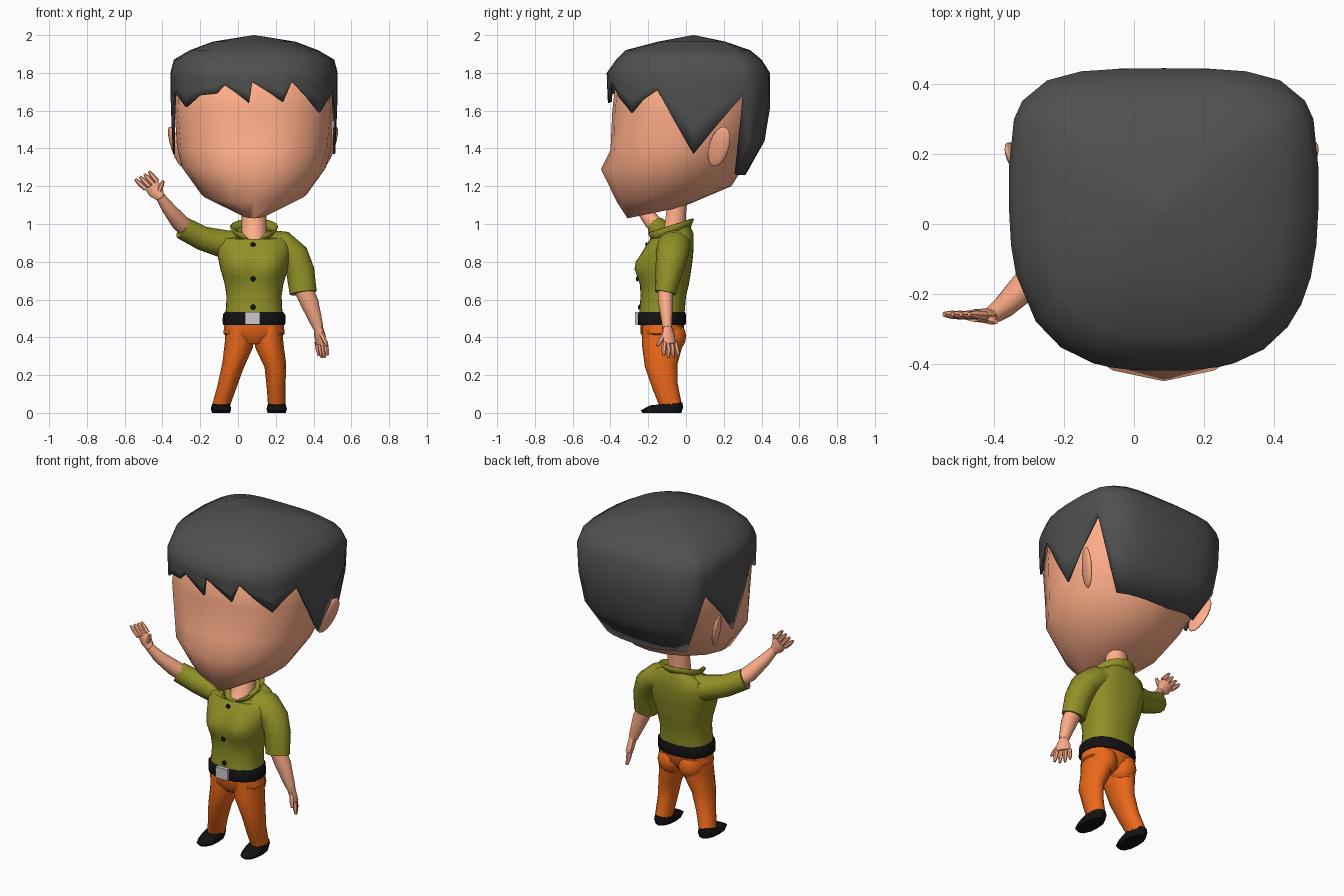
import bpy, bmesh
from math import sin, cos, pi, radians, exp
from mathutils import Vector, Matrix

if "Cube" in bpy.data.objects:
    bpy.data.objects.remove(bpy.data.objects["Cube"])

CX = 0.085  # centre line of the figure


def mat(name, rgb):
    m = bpy.data.materials.new(name)
    m.diffuse_color = (*rgb, 1)
    m.use_nodes = True
    m.node_tree.nodes["Principled BSDF"].inputs["Base Color"].default_value = m.diffuse_color
    return m


SKIN = mat("skin", (1.0, 0.42, 0.25))
HAIR = mat("dark_hair", (0.08, 0.08, 0.08))
SHIRT = mat("olive_cloth", (0.28, 0.28, 0.02))
PANTS = mat("orange_cloth", (0.85, 0.14, 0.01))
BLACK = mat("black_leather", (0.006, 0.006, 0.006))


def finish(name, bm, material, angle=50):
    bmesh.ops.recalc_face_normals(bm, faces=bm.faces)
    me = bpy.data.meshes.new(name)
    bm.to_mesh(me)
    bm.free()
    ob = bpy.data.objects.new(name, me)
    bpy.context.collection.objects.link(ob)
    if material:
        me.materials.append(material)
    bpy.ops.object.select_all(action='DESELECT')
    ob.select_set(True)
    bpy.context.view_layer.objects.active = ob
    bpy.ops.object.shade_smooth_by_angle(angle=radians(angle))
    return ob


def loft(name, rings, material, caps=(True, True), closed=True, angle=50):
    bm = bmesh.new()
    vs = [[bm.verts.new(p) for p in r] for r in rings]
    n = len(vs[0])
    for a, b in zip(vs, vs[1:]):
        for i in range(n if closed else n - 1):
            j = (i + 1) % n
            bm.faces.new((a[i], a[j], b[j], b[i]))
    if caps[0]:
        bm.faces.new(vs[0][::-1])
    if caps[1]:
        bm.faces.new(vs[-1])
    return finish(name, bm, material, angle)


def ring(yf, zf, yb, zb, hw, e=2.4, n=16, cx=CX, gap=0):
    """Tilted rounded ring from front point (yf, zf) to back point (yb, zb)."""
    pts = []
    for i in range(n):
        a = gap + (2 * pi - 2 * gap) * i / (n - 1) if gap else 2 * pi * i / n
        u, v = sin(a), -cos(a)
        r = (abs(u) ** e + abs(v) ** e) ** (-1 / e)
        t = r * v
        pts.append((cx + hw * r * u, (yf + yb) / 2 + t * (yb - yf) / 2,
                    (zf + zb) / 2 + t * (zb - zf) / 2))
    return pts


def tube(name, path, material, n=10):
    """Limb along points (x, y, z, width, depth)."""
    P = [Vector(p[:3]) for p in path]
    rings = []
    for k, p in enumerate(path):
        t = (P[min(k + 1, len(P) - 1)] - P[max(k - 1, 0)]).normalized()
        u = Vector((0, 1, 0)).cross(t).normalized()
        v = t.cross(u)
        rings.append([P[k] + u * p[3] * cos(2 * pi * i / n) + v * p[4] * sin(2 * pi * i / n)
                      for i in range(n)])
    return loft(name, rings, material)


def ball(name, c, s, material, tilt=(0, 0, 0), seg=14):
    bm = bmesh.new()
    bmesh.ops.create_uvsphere(bm, u_segments=seg, v_segments=8, radius=1)
    ob = finish(name, bm, material)
    ob.location, ob.scale, ob.rotation_euler = c, s, tilt
    return ob


# Head with pointed nose and chin
loft("head", [
    ring(-.31, 1.03, -.02, 1.09, .08, 2),
    ring(-.365, 1.115, .24, 1.20, .28, 2.1),
    ring(-.45, 1.29, .31, 1.31, .382, 1.95),
    ring(-.40, 1.39, .36, 1.42, .408, 2.3),
    ring(-.39, 1.60, .40, 1.60, .42, 2.6),
    ring(-.37, 1.78, .39, 1.80, .41, 2.6),
    ring(-.25, 1.88, .28, 1.88, .30, 2.4)], SKIN)
for s, side in ((-1, "right"), (1, "left")):
    ball(side + "_ear", (CX - .006 + s * .408, .175, 1.41), (.02, .055, .115), SKIN,
         (radians(-22), s * radians(12), s * radians(-20)))
tube("neck", [(CX, -.09, .88, .075, .085), (CX, -.06, .96, .068, .06),
              (CX, -.045, 1.14, .062, .052)], SKIN)

# Hair cap: outline by height, jagged hem by angle around the head
SHAPE = [(1.965, .22, -.15, .21), (1.92, .34, -.32, .34), (1.87, .425, -.37, .40),
         (1.80, .443, -.42, .445), (1.66, .442, -.415, .45), (1.47, .435, -.40, .43),
         (1.37, .43, -.39, .385), (1.28, .37, -.35, .33), (1.20, .30, -.3, .27)]
HEM = [(-180, 1.26), (-160, 1.26), (-145, 1.27), (-133, 1.28), (-122, 1.28), (-115, 1.67),
       (-98, 1.52), (-82, 1.37), (-70, 1.54), (-60, 1.70), (-44, 1.62), (-33, 1.68),
       (-22, 1.69), (-17, 1.735), (-10, 1.69), (-3, 1.64), (-1, 1.75), (8, 1.70),
       (17, 1.645), (22, 1.755), (32, 1.67), (42, 1.59), (50, 1.66), (59, 1.71),
       (70, 1.54), (82, 1.37), (98, 1.52), (115, 1.68), (122, 1.26), (133, 1.26),
       (145, 1.26), (160, 1.26)]


def hair_point(deg, z):
    for a, b in zip(SHAPE, SHAPE[1:]):
        if z >= b[0]:
            break
    t = (z - a[0]) / (b[0] - a[0])
    hw, yf, yb = (a[k] + (b[k] - a[k]) * t for k in (1, 2, 3))
    u, v = sin(radians(deg)), -cos(radians(deg))
    back = 2.5 + 1.4 * min(1, max(0, (z - 1.28) / .45))  # nape is rounder than the crown
    d, e = (.1 - yf, 2.8) if v < 0 else (yb - .1, back)
    r = ((abs(u) / hw) ** e + (abs(v) / d) ** e) ** (-1 / e)
    return (CX + r * u, .1 + r * v, z)


rows = [[(CX + .004 * sin(radians(d)), .04 - .004 * cos(radians(d)), 2.0) for d, h in HEM]]
rows += [[hair_point(d, z) for d, h in HEM] for z in (1.965, 1.92, 1.87, 1.80)]
rows += [[hair_point(d, 1.8 + (h - 1.8) * f) for d, h in HEM] for f in (.33, .67, 1)]
hair = loft("hair", rows, HAIR, (True, False))
sol = hair.modifiers.new("thickness", 'SOLIDIFY')
sol.thickness, sol.offset = .012, -1

# Shirt body with the bust pushed out of the front
body = [(.50, -.25, -.01, .155), (.56, -.245, -.005, .148), (.62, -.24, 0, .146),
        (.68, -.24, .015, .155), (.72, -.24, .022, .166), (.76, -.238, .028, .178),
        (.80, -.235, .034, .186), (.84, -.225, .038, .195), (.88, -.212, .04, .198)]
rings = [ring(yf, z, yb, z, hw, n=28) for z, yf, yb, hw in body]
rings += [ring(-.19, .92, .04, .95, .175, n=28), ring(-.165, .915, .02, .995, .10, n=28)]


def bust(p):
    d2 = (abs(p[0] - CX) - .085) ** 2 + (p[2] - .775) ** 2
    return (p[0], p[1] - (.045 * exp(-d2 / .0055) if p[1] < -.1 else 0), p[2])


loft("shirt", [[bust(p) for p in r] for r in rings], SHIRT)

# Open collar and buttons
collar = loft("collar", [ring(-.172, .90, .015, .975, .088, 2, 15, gap=.1),
                         ring(-.215, .95, .035, 1.03, .122, 2, 15, gap=.55)],
              SHIRT, (False, False), closed=False)
sol = collar.modifiers.new("thickness", 'SOLIDIFY')
sol.thickness = .008
for y, z in ((-.208, .89), (-.258, .71), (-.246, .56)):
    ball("button", (CX - .005, y, z), (.014, .008, .014), BLACK, seg=10)

# Belt and buckle
loft("belt", [ring(-.255, .465, -.003, .465, .163), ring(-.258, .48, 0, .48, .167),
              ring(-.258, .52, 0, .52, .165), ring(-.25, .533, -.005, .533, .155)], BLACK)
bm = bmesh.new()
bmesh.ops.create_cube(bm, size=1)
buckle = finish("buckle", bm, None, 30)
buckle.location, buckle.scale = (CX - .008, -.258, .502), (.08, .022, .066)

# Trousers: hips, seat and legs; shoes
loft("hips", [ring(-.24, .48, -.01, .48, .155), ring(-.24, .42, -.012, .42, .163),
              ring(-.20, .365, -.05, .37, .09)], PANTS)
for hip, knee, foot, side in ((.005, -.027, -.09, "right"), (.165, .198, .205, "left")):
    ball(side + "_seat", (CX + (hip - CX) * .85, -.085, .405), (.078, .086, .09), PANTS)
    tube(side + "_leg", [(hip, -.124, .46, .07, .11), (hip, -.126, .36, .076, .108),
                         (knee, -.132, .25, .058, .086), ((knee + foot) / 2, -.11, .14, .05, .068),
                         (foot, -.08, .04, .046, .058)], PANTS, 12)
    loft(side + "_shoe", [ring(-.23, 0, -.025, 0, .048, n=12, cx=foot),
                          ring(-.24, .013, -.015, .03, .054, n=12, cx=foot),
                          ring(-.19, .04, -.02, .055, .047, n=12, cx=foot)], BLACK)

# Hanging arm
tube("left_sleeve", [(.15, -.06, .90, .07, .085), (.235, -.065, .89, .075, .09),
                     (.30, -.075, .83, .077, .085), (.33, -.09, .75, .075, .072),
                     (.345, -.11, .635, .072, .056)], SHIRT, 12)
tube("left_forearm", [(.345, -.11, .66, .05, .042), (.38, -.108, .58, .048, .04),
                      (.425, -.10, .45, .028, .026)], SKIN)
# Raised arm
tube("right_sleeve", [(.01, -.065, .885, .075, .085), (-.08, -.08, .895, .074, .075),
                      (-.19, -.11, .925, .064, .06), (-.295, -.15, .98, .06, .055)], SHIRT, 12)
tube("right_forearm", [(-.26, -.135, .965, .045, .042), (-.31, -.175, 1.01, .046, .044),
                       (-.37, -.235, 1.085, .035, .034), (-.412, -.265, 1.145, .025, .025)], SKIN)


def hand(side, wrist, knuckles, width, depth, fingers, thumb, turn=0):
    """Flat palm, four fingers from (base, tip) pairs and a thumb, turned about the wrist."""
    w, k = Vector(wrist), Vector(knuckles)
    parts = [tube(side + "_palm", [(*w, .024, .024), (*w.lerp(k, .5), width, depth),
                                   (*k, width * .95, depth * .9)], SKIN, 8)]
    for b, t in fingers + [thumb]:
        m = Vector(b).lerp(Vector(t), .6)
        parts.append(tube(side + "_finger", [(*b, .014, .014), (*m, .013, .013),
                                             (*t, .007, .007)], SKIN, 6))
    for ob in parts:
        ob.matrix_world = (Matrix.Translation(w) @ Matrix.Rotation(radians(turn), 4, 'Z')
                           @ Matrix.Translation(-w))


hand("left", (.425, -.10, .455), (.448, -.098, .365), .022, .042,
     [((.446, -.098 + o * .024, .375), (.458 + .004 * o, -.10 + o * .03, .29 + .006 * o * o))
      for o in (-1.5, -.5, .5, 1.5)], ((.43, -.12, .42), (.43, -.17, .355)), 38)
hand("right", (-.41, -.263, 1.14), (-.458, -.262, 1.205), .042, .02,
     [((-.458 + o * .02, -.262, 1.205 + o * .013),
       (-.508 + o * .024, -.258, 1.258 + o * .014)) for o in (-1.5, -.5, .5, 1.5)],
     ((-.42, -.27, 1.17), (-.395, -.28, 1.23)))
